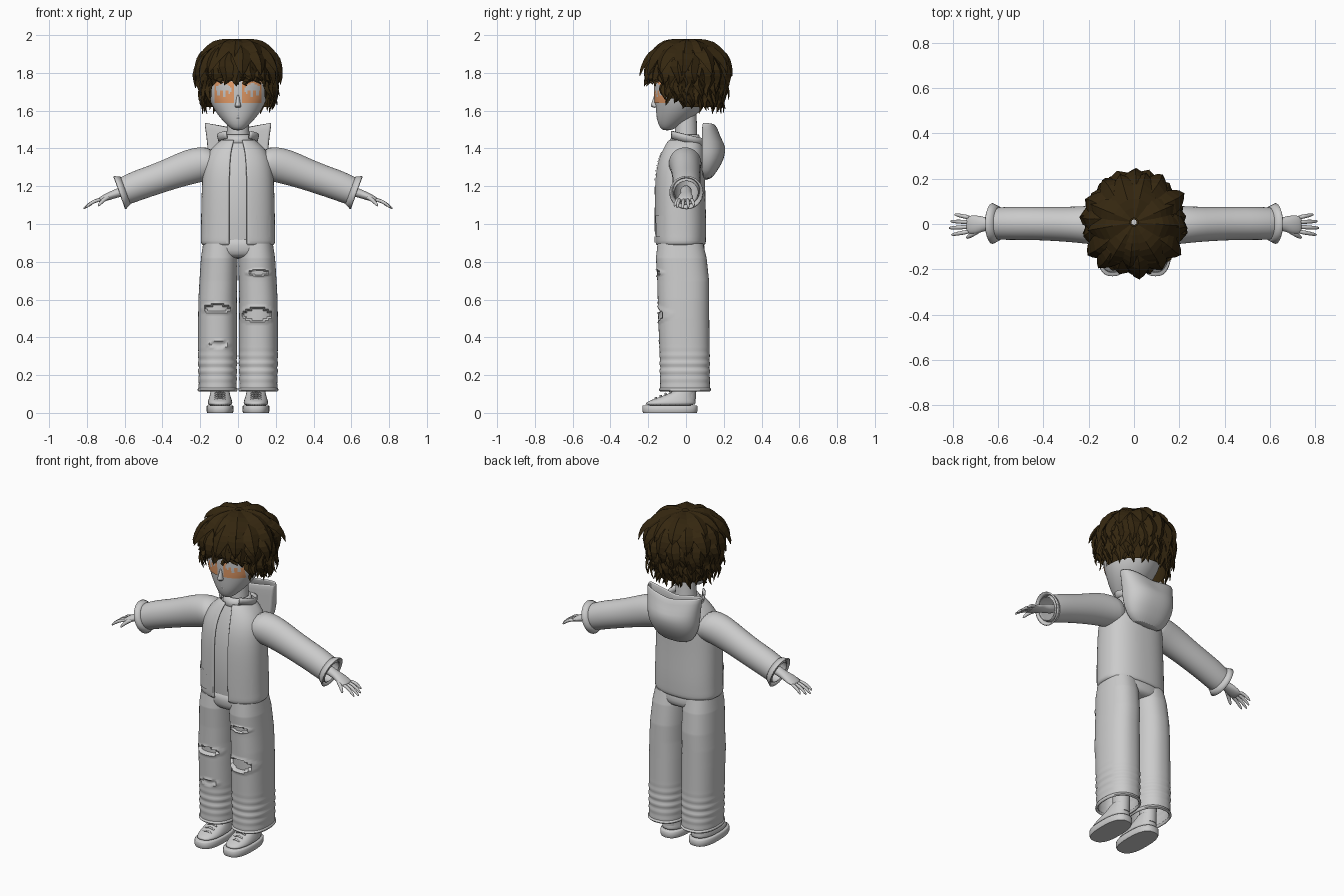
import bpy, bmesh, random
from math import sin, cos, pi, radians, copysign
from mathutils import Vector as V

random.seed(4)
cube = bpy.data.objects.get("Cube")
if cube:
    bpy.data.objects.remove(cube, do_unlink=True)


def material(name, rgb):
    m = bpy.data.materials.new(name)
    m.use_nodes = True
    m.diffuse_color = (*rgb, 1)
    m.node_tree.nodes["Principled BSDF"].inputs["Base Color"].default_value = (*rgb, 1)
    return m


GREY = material("light grey", (0.6, 0.6, 0.6))
BROWN = material("dark brown", (0.035, 0.02, 0.005))
ORANGE = material("soft orange", (0.8, 0.34, 0.14))
X, Y, Z = V((1, 0, 0)), V((0, 1, 0)), V((0, 0, 1))


def finish(name, bm, mats=(GREY,), smooth=True, mirror=False, subsurf=0, thick=0):
    bmesh.ops.recalc_face_normals(bm, faces=bm.faces)
    me = bpy.data.meshes.new(name)
    bm.to_mesh(me)
    bm.free()
    for m in mats:
        me.materials.append(m)
    me.polygons.foreach_set("use_smooth", [smooth] * len(me.polygons))
    if smooth:
        me.set_sharp_from_angle(angle=radians(50))
    ob = bpy.data.objects.new(name, me)
    bpy.context.collection.objects.link(ob)
    if thick:
        mod = ob.modifiers.new("thickness", "SOLIDIFY")
        mod.thickness, mod.offset = thick, -1
    if subsurf:
        ob.modifiers.new("subdivide", "SUBSURF").levels = subsurf
        ob.modifiers["subdivide"].render_levels = subsurf
    if mirror:
        ob.modifiers.new("mirror", "MIRROR")
    return ob


def loft(name, rings, u=X, v=Y, n=24, e=2, arc=None, caps=(True, True), shape=None, **kw):
    """Skin elliptical rings (x, y, z, radius_u, radius_v); arc gives an open shell in degrees."""
    bm = bmesh.new()
    rows = []
    for x, y, z, ru, rv in rings:
        row = []
        for i in range(n):
            a = 2 * pi * i / n if arc is None else radians(arc[0] + (arc[1] - arc[0]) * i / (n - 1))
            c, s = (copysign(abs(f) ** (2 / e), f) for f in (cos(a), sin(a)))
            p = V((x, y, z)) + u * ru * c + v * rv * s
            row.append(bm.verts.new(shape(p) if shape else p))
        rows.append(row)
    for a, b in zip(rows, rows[1:]):
        for i in range(n if arc is None else n - 1):
            j = (i + 1) % n
            bm.faces.new((a[i], a[j], b[j], b[i]))
    if arc is None:
        for row, cap in zip((rows[0], rows[-1]), caps):
            if cap:
                bm.faces.new(row)
    return finish(name, bm, **kw)


def patch(name, target, x0, x1, z0, z1, mats=(GREY,), rule=None, n=14, mirror=True):
    """Thin plate projected from the front onto a target."""
    bm = bmesh.new()
    g = [[bm.verts.new((x0 + (x1 - x0) * i / n, -0.4, z0 + (z1 - z0) * j / n))
          for j in range(n + 1)] for i in range(n + 1)]
    for i in range(n):
        for j in range(n):
            f = bm.faces.new((g[i][j], g[i + 1][j], g[i + 1][j + 1], g[i][j + 1]))
            f.material_index = rule((i + .5) / n, (j + .5) / n) if rule else 0
    ob = finish(name, bm, mats)
    w = ob.modifiers.new("project", "SHRINKWRAP")
    w.target, w.wrap_method, w.offset = target, "PROJECT", 0.005
    w.use_project_y = True
    if mirror:
        ob.modifiers.new("mirror", "MIRROR")
    return ob


# Head and face
head = loft("head", [(0, -.1, 1.495, .02, .02), (0, -.095, 1.51, .045, .045), (0, -.065, 1.55, .085, .09),
                     (0, -.04, 1.6, .125, .12), (0, -.025, 1.66, .155, .14), (0, -.015, 1.73, .17, .155),
                     (0, -.01, 1.82, .17, .155), (0, 0, 1.92, .12, .11), (0, 0, 1.95, .05, .05)], subsurf=1)
loft("nose", [(0, -.165, 1.615, .012, .008), (0, -.168, 1.622, .02, .024), (0, -.165, 1.645, .011, .016),
              (0, -.16, 1.69, .006, .008)], n=10, subsurf=1)
for lip, z in (("upper_lip", 1.573), ("lower_lip", 1.562)):
    loft(lip, [(-.03, -.138, z, .002, .003), (0, -.158, z, .006, .007), (.03, -.138, z, .002, .003)],
         u=Z, v=Y, n=8, subsurf=1)


def eye_colour(i, j):
    iris = ((i - .55) / .4) ** 2 + ((j - .6) / .3) ** 2 < 1 and (j > .55 or int(i * 7) % 2)
    return 1 if iris else 0


patch("eyes", head, .02, .125, 1.64, 1.755, (ORANGE, GREY), eye_colour)
loft("neck", [(0, .005, 1.38, .075, .07), (0, 0, 1.46, .06, .06), (0, 0, 1.6, .055, .055)])

# Shirt, open jacket and collars
loft("shirt", [(0, -.03, .87, .17, .11), (0, -.03, 1.0, .178, .122), (0, -.032, 1.2, .172, .118),
               (0, -.022, 1.34, .15, .1), (0, -.01, 1.42, .1, .08), (0, -.005, 1.45, .07, .07)], e=2.3, n=32)
loft("shirt_collar", [(0, -.005, 1.43, .085, .085), (0, -.003, 1.455, .077, .077), (0, 0, 1.475, .068, .068)],
     caps=(False, False), thick=.01)
jacket = loft("jacket", [(0, -.03, .885, .185, .128), (0, -.03, .9, .199, .136), (0, -.03, .925, .196, .136),
                         (0, -.03, 1.0, .196, .138), (0, -.033, 1.12, .194, .136), (0, -.033, 1.24, .19, .134),
                         (0, -.025, 1.33, .18, .128), (0, -.015, 1.39, .152, .112), (0, -.01, 1.43, .11, .095),
                         (0, -.005, 1.45, .085, .085)],
              e=2.4, n=48, arc=(-80, 260), thick=.012, subsurf=1)
loft("jacket_collar", [(0, 0, 1.435, .095, .088), (0, .002, 1.455, .1, .09), (0, 0, 1.475, .105, .09)],
     n=30, arc=(-55, 235), thick=.008, shape=lambda p: p + Z * (-p.y * .25))
patch("pocket_flaps", jacket, .095, .175, 1.02, 1.045, n=6)
patch("pockets", jacket, .1, .17, .93, 1.02, n=6)
patch("jacket_plackets", jacket, .048, .064, .9, 1.38, n=16)

# Hood hanging on the back
loft("hood", [(0, .095, 1.24, .085, .03), (0, .095, 1.29, .125, .065), (0, .095, 1.35, .15, .1),
              (0, .095, 1.41, .155, .108), (0, .095, 1.47, .16, .085), (0, .095, 1.54, .172, .06)],
     n=32, e=2.5, caps=(True, False), thick=.01, subsurf=1,
     shape=lambda p: V((p.x, max(p.y, .095 + .12 * max(0, .06 - abs(p.x))),
                        p.z - (.035 * (1 - abs(p.x) / .18) if p.z > 1.45 else 0))))

# Sleeves, cuffs and hands, along the lowered arm
along = V((.94, 0, -.34))
across = V((.34, 0, .94))
loft("sleeves", [(.1, -.005, 1.325, .085, .09), (.17, -.005, 1.322, .094, .088), (.25, -.003, 1.305, .094, .08),
                 (.34, 0, 1.272, .085, .076), (.44, .003, 1.235, .08, .074), (.53, .003, 1.205, .08, .074),
                 (.6, .002, 1.175, .076, .072), (.628, .002, 1.165, .07, .068)],
     u=across, v=Y, caps=(True, False), thick=.008, subsurf=1, mirror=True)
loft("cuffs", [(.595, .002, 1.177, .078, .074), (.612, .002, 1.171, .085, .083), (.625, .002, 1.166, .094, .09)],
     u=across, v=Y, n=32, caps=(False, False), thick=.008, mirror=True)
loft("palms", [(.56, 0, 1.19, .03, .034), (.635, 0, 1.165, .024, .028), (.665, 0, 1.154, .022, .032),
               (.695, -.003, 1.143, .02, .043), (.73, -.003, 1.128, .014, .04), (.74, -.003, 1.124, .008, .036)],
     u=across, v=Y, n=16, subsurf=1, mirror=True)


def finger(name, root, tip, r):
    a, b = V(root), V(tip)
    rings = []
    for t, f in ((0, 1), (.4, 1.05), (.75, .9), (.95, .65), (1, .25)):
        p = a.lerp(b, t) + Z * .012 * sin(pi * t)
        rings.append((*p, r * f, r * f))
    d = (b - a).normalized()
    side = d.cross(Z).normalized()
    loft(name, rings, u=side, v=side.cross(d), n=10, subsurf=1, mirror=True)


for k, (name, reach) in enumerate((("index", .085), ("middle", .096), ("ring", .088), ("little", .07))):
    y = -.032 + .02 * k
    finger(name + "_fingers", (.722, y, 1.13), (.722 + reach, y * 1.5, 1.13 - reach * .52), .0095)
finger("thumbs", (.675, -.022, 1.145), (.74, -.062, 1.095), .0115)

# Ripped trousers: rips are (centre x, centre z, half width, half height)
RIPS = ((-.11, .552, .066, .02), (.1, .52, .075, .034), (-.1, .362, .045, .014), (.11, .742, .05, .014))


def tear(p):
    if p.y < -.05:
        for x, z, w, h in RIPS:
            d = ((p.x - x) / w) ** 2 + ((p.z - z) / h) ** 2
            if d < 1:
                p.y += .02 if h > .015 else .007
            elif d < 2:
                p.y -= .005
    return p


LEG = ((.12, .1, .132, -.005), (.3, .103, .132, -.007), (.5, .103, .135, -.012), (.7, .1, .137, -.015),
       (.82, .097, .134, -.025), (.9, .088, .12, -.03))
for side, sx in (("left", 1), ("right", -1)):
    rings = []
    for (z0, a0, b0, y0), (z1, a1, b1, y1) in zip(LEG, LEG[1:]):
        for i in range(20):
            t = i / 20
            z = z0 + (z1 - z0) * t
            fold = .003 * sin(z * 150) * max(0, 1 - abs(z - .24) / .12)
            rings.append((sx * (.108 - .012 * max(0, (z - .6) / .3)), y0 + (y1 - y0) * t, z,
                          a0 + (a1 - a0) * t + fold, b0 + (b1 - b0) * t + fold))
    loft(side + "_trouser_leg", rings, n=64, e=2.3, caps=(False, True), thick=.008, shape=tear)
loft("trouser_hems", [(.108, -.005, .112, .1, .13), (.108, -.005, .12, .106, .138), (.108, -.005, .132, .104, .135)],
     n=40, e=2.3, caps=(False, False), thick=.012, mirror=True)
loft("trouser_seat", [(0, -.02, .815, .09, .1), (0, -.023, .84, .17, .124), (0, -.027, .88, .186, .126),
                      (0, -.03, .95, .18, .12)], e=2.4, n=32, subsurf=1)

# Shoes and ankles
loft("ankles", [(.095, .005, .07, .045, .048), (.095, .005, .3, .05, .055)], mirror=True)
loft("shoe_soles", [(.095, -.085, 0, .068, .142), (.095, -.085, .01, .072, .146), (.095, -.085, .036, .071, .146),
                    (.095, -.085, .04, .067, .142)], e=2.6, n=36, mirror=True)
loft("shoe_uppers", [(.095, -.085, .036, .067, .14), (.095, -.082, .055, .066, .134), (.095, -.06, .075, .06, .108),
                     (.095, -.03, .095, .053, .078), (.095, -.008, .115, .05, .058), (.095, 0, .13, .05, .052)],
     e=2.4, n=30, subsurf=1, mirror=True)
for k in range(4):
    y, z = -.16 + .026 * k, .08 + .011 * k
    loft(f"laces_{k + 1}", [(.065, y, z - .008, .003, .005), (.095, y, z, .005, .007), (.125, y, z - .008, .003, .005)],
         u=Z, v=Y, n=8, mirror=True)


# Hair: a cap with overlapping pointed locks; s = 0 at the crown, 1 at the widest line, beyond that hanging
def scalp(az, s, out=0):
    q = min(s, 1) * pi / 2
    drop = max(0, s - 1)
    r = .198 * sin(q) ** .85 - .035 * drop + out * min(1, .3 + s)
    return V((r * sin(az), .008 - r * cos(az), 1.79 + .175 * cos(q) - .2 * drop + out * .6 * cos(q)))


def hairline(az):
    front = cos(az)
    return 1.22 if front > .62 else 1.72 if front > .2 else 1.95


bm = bmesh.new()


def lock(az, s0, s1, width, flare, curl):
    n, prev = 7, None
    tangent = V((cos(az), sin(az), 0))
    phase = random.uniform(0, 6)
    for k in range(n + 1):
        t = k / n
        s = s0 + (s1 - s0) * t
        w = width * (.55 + t if t < .4 else .95 * ((1 - t) / .6) ** .7)
        off = tangent * curl * sin(phase + 7 * t)
        o = flare * t ** 1.5 + curl * .6 * cos(phase + 7 * t)
        row = [bm.verts.new(scalp(az, s, d + o) + off + tangent * w * m)
               for m, d in ((-1, .003), (0, .006 + w * .45), (1, .003))]
        if prev:
            for i in range(3):
                j = (i + 1) % 3
                bm.faces.new((prev[i], prev[j], row[j], row[i]))
        prev = row


cols, rows = 40, 10
grid = [[bm.verts.new(scalp(2 * pi * i / cols, (.02 + .93 * j / rows) * hairline(2 * pi * i / cols)))
         for j in range(rows + 1)] for i in range(cols)]
for i in range(cols):
    for j in range(rows):
        a, b = grid[i], grid[(i + 1) % cols]
        bm.faces.new((a[j], a[j + 1], b[j + 1], b[j]))
LAYERS = ((.02, .72, 9, .075, .03, 0), (.3, 1.0, 12, .062, .045, .003), (.55, 1.3, 18, .045, .035, .008),
          (.8, 1.6, 24, .034, .03, .012), (1.0, 1.85, 26, .028, .03, .014), (1.2, 2.1, 26, .026, .015, .01))
for s0, s1, count, width, flare, curl in LAYERS:
    for k in range(count):
        az = 2 * pi * (k + random.uniform(-.25, .25)) / count
        end = min(s1, hairline(az)) + random.uniform(-.06, .1)
        if end - s0 > .15:
            lock(az, s0, end, width, flare * random.uniform(.6, 1.2), curl)
finish("hair", bm, (BROWN,), smooth=False)
